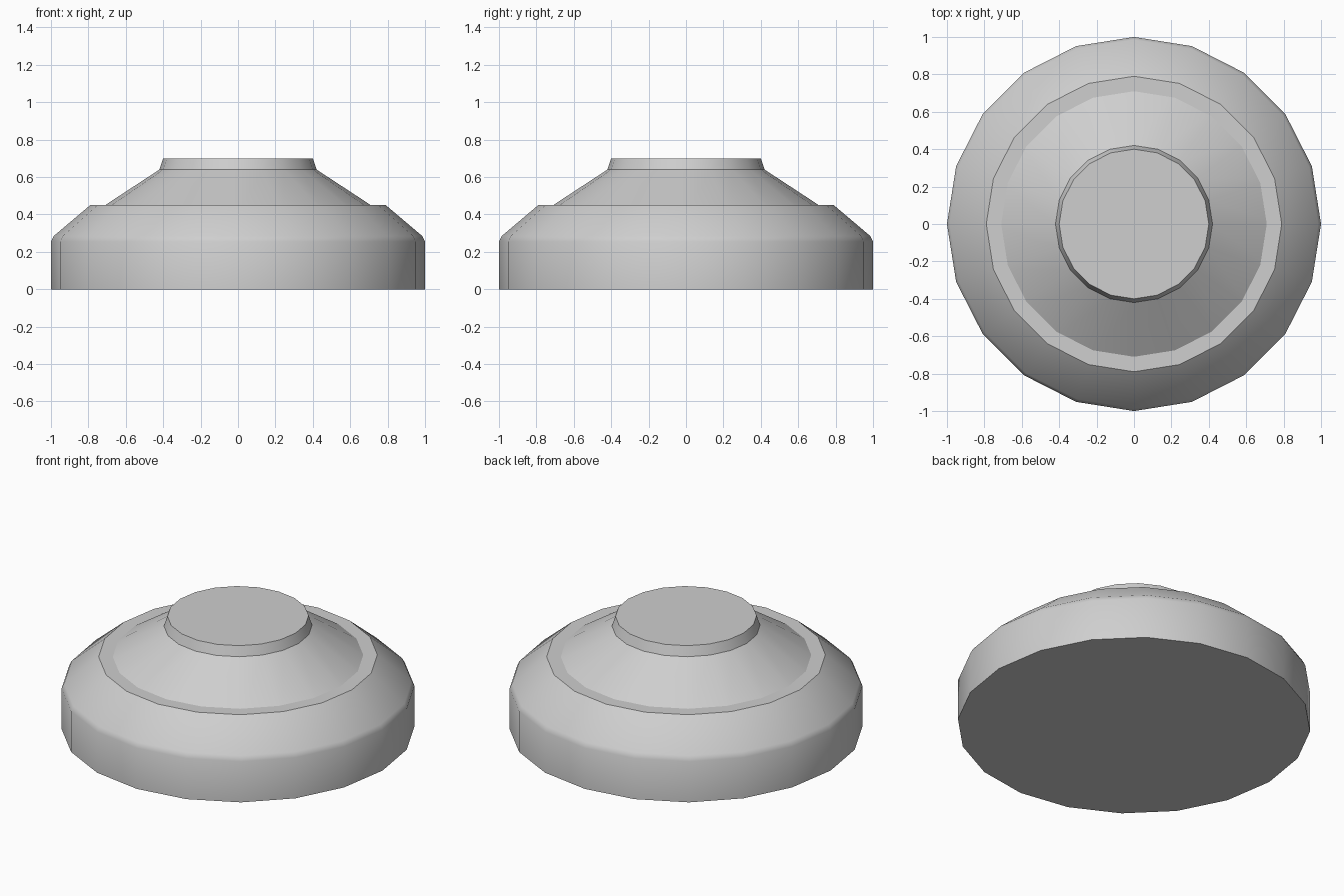
import bpy, math

if "Cube" in bpy.data.objects:
    bpy.data.objects.remove(bpy.data.objects["Cube"])

SIDES = 20

grey = bpy.data.materials.new("plain_grey")
grey.diffuse_color = (0.62, 0.62, 0.62, 1)
grey.use_nodes = True
grey.node_tree.nodes["Principled BSDF"].inputs["Base Color"].default_value = grey.diffuse_color


def lathe(name, profile):
    """Closed solid turned around z from (radius, height) points."""
    verts, faces = [], []
    for r, z in profile:
        for i in range(SIDES):
            a = 2 * math.pi * i / SIDES
            verts.append((r * math.cos(a), r * math.sin(a), z))
    for k in range(len(profile) - 1):
        for i in range(SIDES):
            j = (i + 1) % SIDES
            faces.append((k * SIDES + i, k * SIDES + j,
                          (k + 1) * SIDES + j, (k + 1) * SIDES + i))
    top = (len(profile) - 1) * SIDES
    faces.append(tuple(range(SIDES - 1, -1, -1)))
    faces.append(tuple(range(top, top + SIDES)))
    mesh = bpy.data.meshes.new(name)
    mesh.from_pydata(verts, [], faces)
    mesh.materials.append(grey)
    obj = bpy.data.objects.new(name, mesh)
    bpy.context.collection.objects.link(obj)
    bpy.ops.object.select_all(action='DESELECT')
    obj.select_set(True)
    bpy.context.view_layer.objects.active = obj
    bpy.ops.object.shade_smooth_by_angle(angle=math.radians(35))
    return obj


# Wide lower drum with a softened shoulder and flat rim
lathe("base_drum", [(1.0, 0), (1.0, 0.255), (0.985, 0.285), (0.79, 0.45)])

# Cone sunk slightly into the base, ending in a short collar and flat cap
lathe("upper_cone", [(0.771, 0.41), (0.42, 0.64), (0.40, 0.70)])
